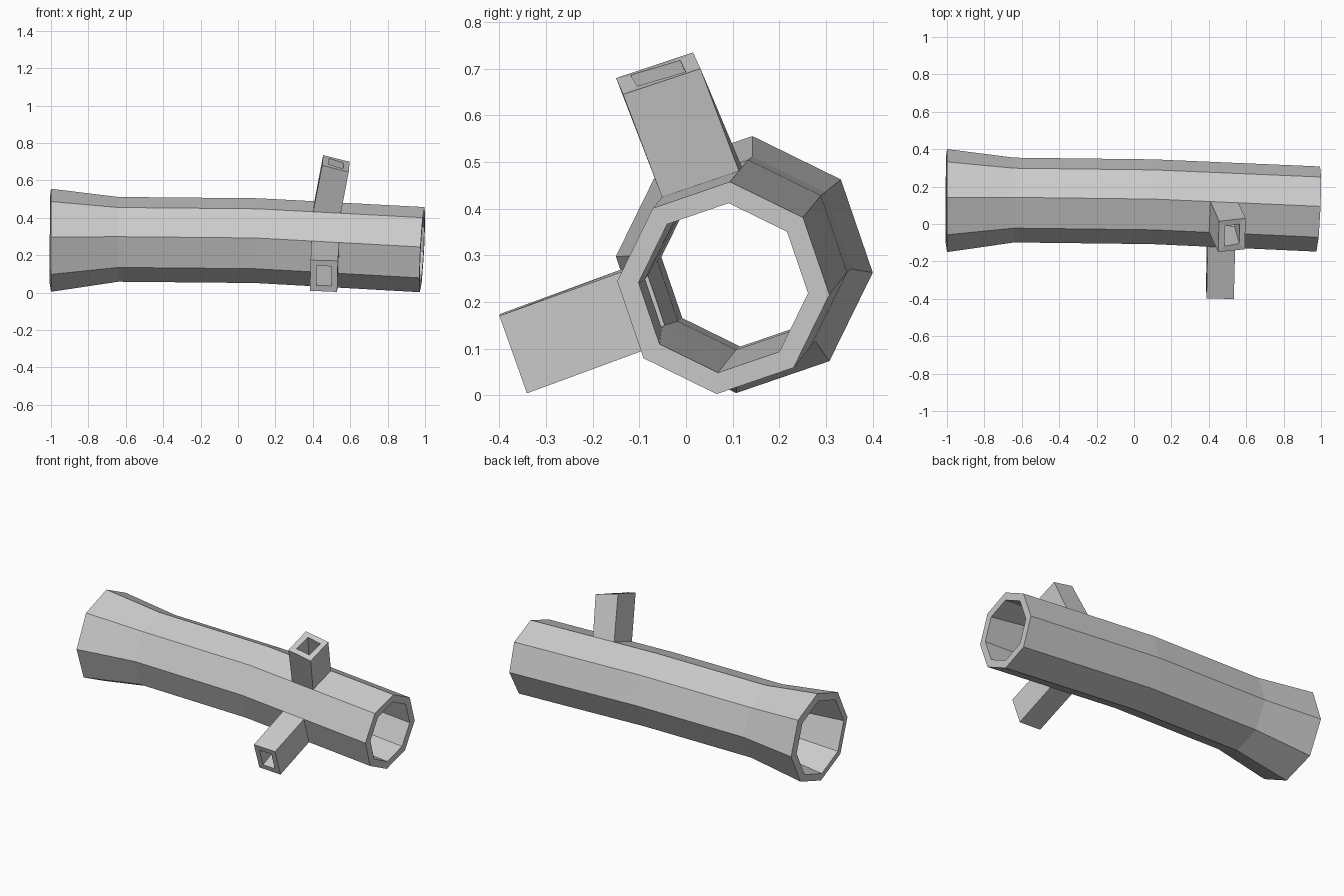
import bpy, bmesh
from math import cos, sin, radians
from mathutils import Vector

if "Cube" in bpy.data.objects:
    bpy.data.objects.remove(bpy.data.objects["Cube"])

SIDES = 8
PHASE = radians(-3.6)

# Pipe stations: centre x, y, z, radius, tilt of the ring plane
bend = (0.10, 0.119, 0.278, 0.227, 0.5)
tip = (0.985, 0.080, 0.230, 0.228, 1.0)


def between(x):
    t = (x - bend[0]) / (tip[0] - bend[0])
    return tuple(a + (b - a) * t for a, b in zip(bend, tip))


stations = [(-1.0, 0.125, 0.280, 0.276, 0.0),
            (-0.64, 0.128, 0.285, 0.227, 0.0),
            bend, between(0.40), between(0.548), tip]

bm = bmesh.new()


def ring(x, y, z, r, tilt):
    verts = []
    for k in range(SIDES):
        a = PHASE + k * 2 * 3.14159265 / SIDES
        dy, dz = r * cos(a), r * sin(a)
        verts.append(bm.verts.new((x + tilt * (0.045 * dy + 0.053 * dz), y + dy, z + dz)))
    return verts


rings = [ring(*s) for s in stations]


def open_branch(base, rim_points):
    rim = [bm.verts.new(p) for p in rim_points]
    for i in range(4):
        j = (i + 1) % 4
        bm.faces.new((base[i], base[j], rim[j], rim[i]))


# Square branches growing out of two facets: side index -> rim corners
branches = {
    2: [(0.455, 0.015, 0.735), (0.597, 0.031, 0.700), (0.592, -0.135, 0.645), (0.450, -0.150, 0.680)],
    4: [(0.388, -0.399, 0.174), (0.534, -0.400, 0.170), (0.530, -0.341, 0.004), (0.385, -0.341, 0.010)],
}

# Pipe wall, with the branch facets left open
for i in range(len(rings) - 1):
    for k in range(SIDES):
        n = (k + 1) % SIDES
        quad = (rings[i][k], rings[i + 1][k], rings[i + 1][n], rings[i][n])
        if i == 3 and k in branches:
            open_branch(quad, branches[k])
        else:
            bm.faces.new(quad)

# Make every normal point outwards
bmesh.ops.recalc_face_normals(bm, faces=bm.faces[:])
bm.normal_update()
side = bm.faces[0]
axis = Vector((0, 0.126, 0.282))
out = side.calc_center_median() - axis
out.x = 0
if side.normal.dot(out) < 0:
    bmesh.ops.reverse_faces(bm, faces=bm.faces[:])

mesh = bpy.data.meshes.new("branched_pipe")
bm.to_mesh(mesh)
bm.free()
pipe = bpy.data.objects.new("branched_pipe", mesh)
bpy.context.collection.objects.link(pipe)

# Wall thickness, inwards
shell = pipe.modifiers.new("wall", 'SOLIDIFY')
shell.thickness = 0.046
shell.offset = -1
